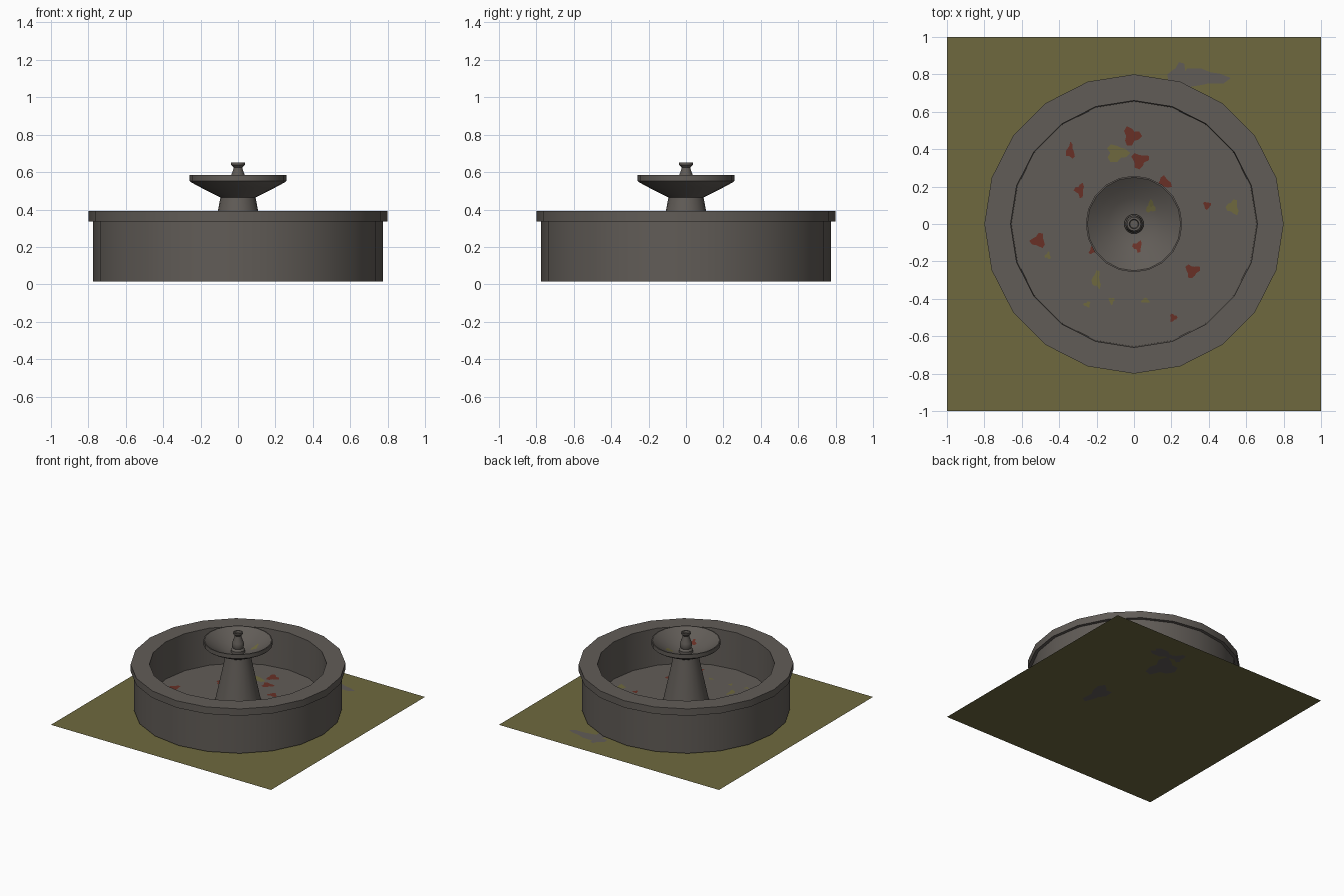
import bpy, bmesh, math, random

if "Cube" in bpy.data.objects:
    bpy.data.objects.remove(bpy.data.objects["Cube"])

random.seed(4)


def material(name, rgb):
    m = bpy.data.materials.new(name)
    lin = [((c / 255 + 0.055) / 1.055) ** 2.4 for c in rgb]
    m.diffuse_color = (*lin, 1)
    m.use_nodes = True
    m.node_tree.nodes["Principled BSDF"].inputs["Base Color"].default_value = m.diffuse_color
    return m


STONE = material("grey stone", (97, 92, 87))
MOSS = material("olive moss", (110, 105, 63))
RED = material("red leaf", (104, 48, 38))


def make_object(name, bm, mat):
    me = bpy.data.meshes.new(name)
    bm.to_mesh(me)
    bm.free()
    me.materials.append(mat)
    ob = bpy.data.objects.new(name, me)
    bpy.context.collection.objects.link(ob)
    return ob


def lathe(name, profile, n=20):
    """Revolve (radius, height) points around z; listed going up the outside."""
    bm = bmesh.new()
    rings = []
    for r, z in profile:
        k = 1 if r == 0 else n
        rings.append([bm.verts.new((r * math.cos(2 * math.pi * i / n),
                                    r * math.sin(2 * math.pi * i / n), z)) for i in range(k)])
    for a, b in zip(rings, rings[1:]):
        for i in range(n):
            j = (i + 1) % n
            if len(b) == 1:
                bm.faces.new((a[i], a[j], b[0]))
            else:
                bm.faces.new((a[i], a[j], b[j], b[i]))
    ob = make_object(name, bm, STONE)
    bpy.ops.object.select_all(action='DESELECT')
    ob.select_set(True)
    bpy.context.view_layer.objects.active = ob
    bpy.ops.object.shade_smooth_by_angle(angle=math.radians(30))
    return ob


# Basin with overhanging rim and inner floor
FLOOR = 0.09
lathe("basin", [(0.775, 0.015), (0.775, 0.335), (0.8, 0.335), (0.8, 0.392),
                (0.66, 0.392), (0.655, FLOOR), (0, FLOOR)])

# Pedestal and upper bowl
INNER = [(0.243, 0.58), (0.2, 0.55), (0.14, 0.515), (0.08, 0.49), (0, 0.483)]
lathe("pedestal_bowl", [(0.172, FLOOR), (0.108, 0.39), (0.094, 0.465), (0.14, 0.488),
                        (0.2, 0.518), (0.25, 0.545), (0.258, 0.552), (0.258, 0.585),
                        (0.25, 0.585)] + INNER)

# Spout in the bowl
lathe("spout", [(0.052, 0.48), (0.052, 0.51), (0.04, 0.525), (0.046, 0.545), (0.042, 0.57),
                (0.026, 0.61), (0.024, 0.625), (0.037, 0.638), (0.037, 0.65),
                (0.026, 0.65), (0.022, 0.635), (0, 0.635)])

# Ground sheet
bm = bmesh.new()
bmesh.ops.create_grid(bm, x_segments=1, y_segments=1, size=1)
bmesh.ops.translate(bm, verts=bm.verts, vec=(0, 0, 0.003))
make_object("ground_sheet", bm, MOSS)


def bowl_z(r):
    for (r1, z1), (r0, z0) in zip(INNER, INNER[1:]):
        if r >= r0:
            return z0 + (z1 - z0) * (r - r0) / (r1 - r0)


def patch(name, x, y, rx, ry, mat, height):
    """Ragged flat patch lying on the surface given by height(radius)."""
    bm = bmesh.new()
    n = 12
    phase = random.uniform(0, 6)
    pts = []
    for i in range(n):
        a = 2 * math.pi * i / n
        s = 0.78 + 0.27 * math.sin(3 * a + phase) + random.uniform(-0.1, 0.1)
        pts.append((x + rx * s * math.cos(a), y + ry * s * math.sin(a)))
    vs = [bm.verts.new((px, py, height(math.hypot(px, py)))) for px, py in pts]
    c = bm.verts.new((x, y, height(math.hypot(x, y))))
    for i in range(n):
        bm.faces.new((c, vs[i], vs[(i + 1) % n]))
    return make_object(name, bm, mat)


on_floor = lambda r: FLOOR + 0.004
in_bowl = lambda r: bowl_z(r) + 0.004

# Fallen leaves and moss on the basin floor
for x, y, rx, ry in [(-0.01, 0.47, .055, .06), (0.03, 0.34, .055, .045), (-0.34, 0.39, .025, .05),
                     (-0.29, 0.18, .03, .045), (0.16, 0.22, .045, .04), (0.39, 0.1, .026, .024),
                     (-0.51, -0.09, .045, .045), (0.31, -0.25, .045, .045),
                     (0.21, -0.5, .025, .025), (-0.22, -0.14, .025, .025)]:
    patch("red_leaf", x, y, rx, ry, RED, on_floor)
for x, y, rx, ry in [(-0.09, 0.38, .07, .055), (0.53, 0.09, .04, .045), (-0.46, -0.17, .018, .022),
                     (-0.2, -0.3, .03, .055), (-0.25, -0.43, .022, .018),
                     (-0.12, -0.41, .018, .022), (0.06, -0.41, .028, .016)]:
    patch("moss_spot", x, y, rx, ry, MOSS, on_floor)

# Leaf and moss in the upper bowl
patch("bowl_leaf", 0.02, -0.12, .03, .035, RED, in_bowl)
patch("bowl_moss", 0.09, 0.09, .03, .04, MOSS, in_bowl)

# Bare stone patches in the ground, visible from above and below
for z in (0.0, 0.006):
    for x, y, rx, ry in [(0.24, 0.62, .12, .15), (0.36, 0.78, .15, .06),
                         (0.24, 0.8, .06, .07), (0.36, 0.01, .08, .15)]:
        patch("stone_patch", x, y, rx, ry, STONE, lambda r: z)
